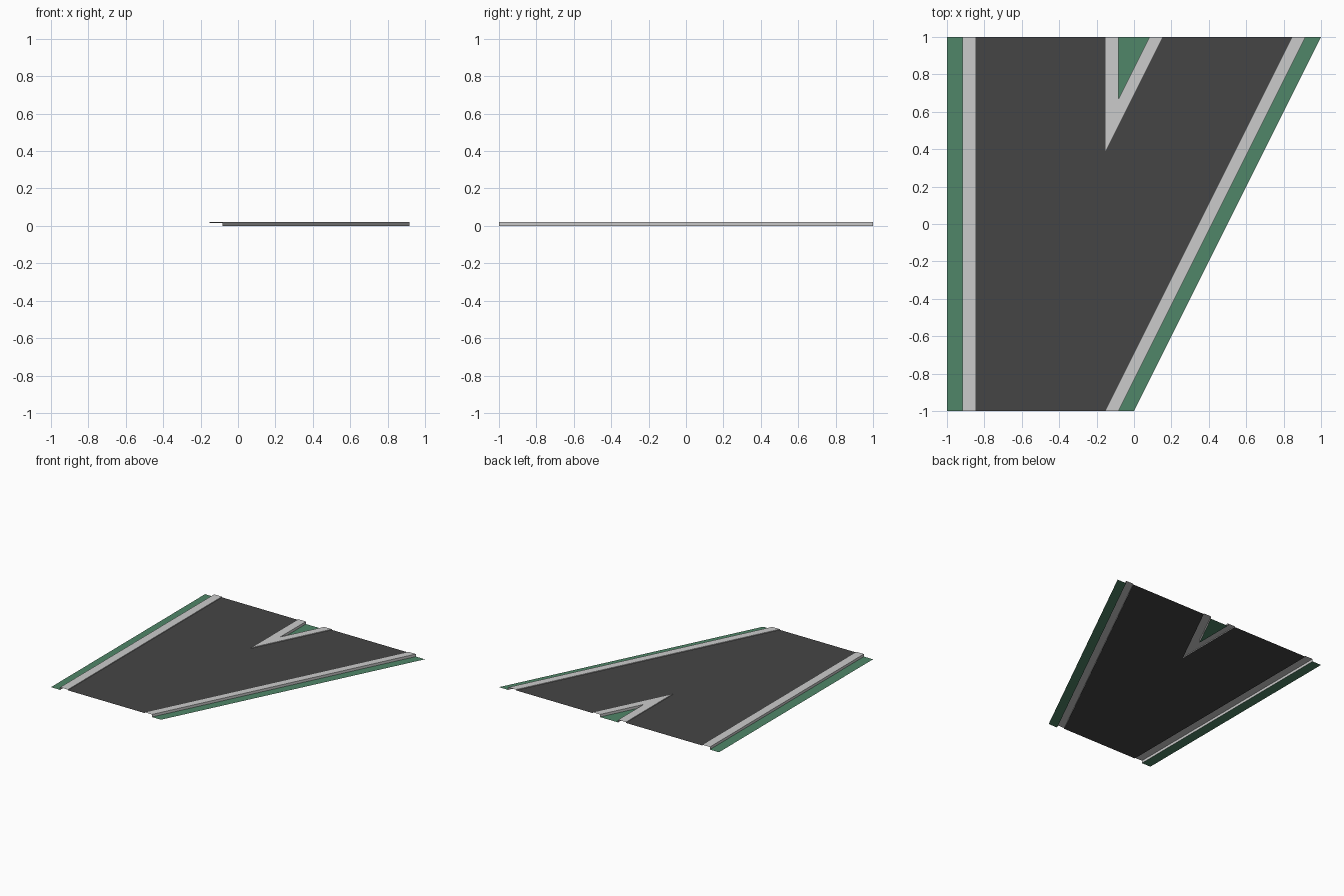
import bpy, bmesh

if "Cube" in bpy.data.objects:
    bpy.data.objects.remove(bpy.data.objects["Cube"])

ROAD_Z, CURB_Z = 0.015, 0.021
G, C = 0.083, 0.153      # distance from tile edge to curb outside / inside


def material(name, rgb):
    m = bpy.data.materials.new(name)
    m.diffuse_color = (*rgb, 1)
    m.use_nodes = True
    m.node_tree.nodes["Principled BSDF"].inputs["Base Color"].default_value = m.diffuse_color
    return m


asphalt = material("asphalt", (0.06, 0.06, 0.06))
grass = material("grass", (0.08, 0.24, 0.14))


def build(name, rings, mat=None):
    """Mesh from polygons sharing vertices, turned so it faces upward."""
    bm = bmesh.new()
    for ring in rings:
        bm.faces.new([bm.verts.new(p) for p in ring])
    bmesh.ops.remove_doubles(bm, verts=bm.verts, dist=1e-5)
    bm.normal_update()
    if sum(f.normal.z * f.calc_area() for f in bm.faces) < 0:
        bmesh.ops.reverse_faces(bm, faces=bm.faces)
    me = bpy.data.meshes.new(name)
    bm.to_mesh(me)
    bm.free()
    ob = bpy.data.objects.new(name, me)
    bpy.context.collection.objects.link(ob)
    if mat:
        me.materials.append(mat)
    return ob


def flat(name, pts, z, mat):
    return build(name, [[(x, y, z) for x, y in pts]], mat)


def curb(name, outer, inner):
    """Raised band: wall on the grass side, top, low step on the road side."""
    rails = [[(x, y, z) for x, y in line] for line, z in
             ((outer, 0), (outer, CURB_Z), (inner, CURB_Z), (inner, ROAD_Z))]
    rings = [[a[i], a[i + 1], b[i + 1], b[i]]
             for a, b in zip(rails, rails[1:]) for i in range(len(a) - 1)]
    return build(name, rings)


def left(d):       # straight line, d in from the left side
    return [(-1 + d, -1), (-1 + d, 1)]


def right(d):      # slanted line, d in from the right side
    return [(-d, -1), (1 - d, 1)]


def wedge(d):      # V between the two branches
    return [(-d, 1), (-d, 1 - 4 * d), (d, 1)]


# Road surface with the V notch
flat("road", left(C)[::-1] + right(C) + wedge(C)[::-1], ROAD_Z, asphalt)

# Curbs
for side, line in (("left", left), ("right", right), ("middle", wedge)):
    curb(side + "_curb", line(G), line(C))

# Grass verges
flat("left_grass", left(0) + left(G)[::-1], 0, grass)
flat("right_grass", right(G) + right(0)[::-1], 0, grass)
flat("middle_grass", wedge(G), 0, grass)
